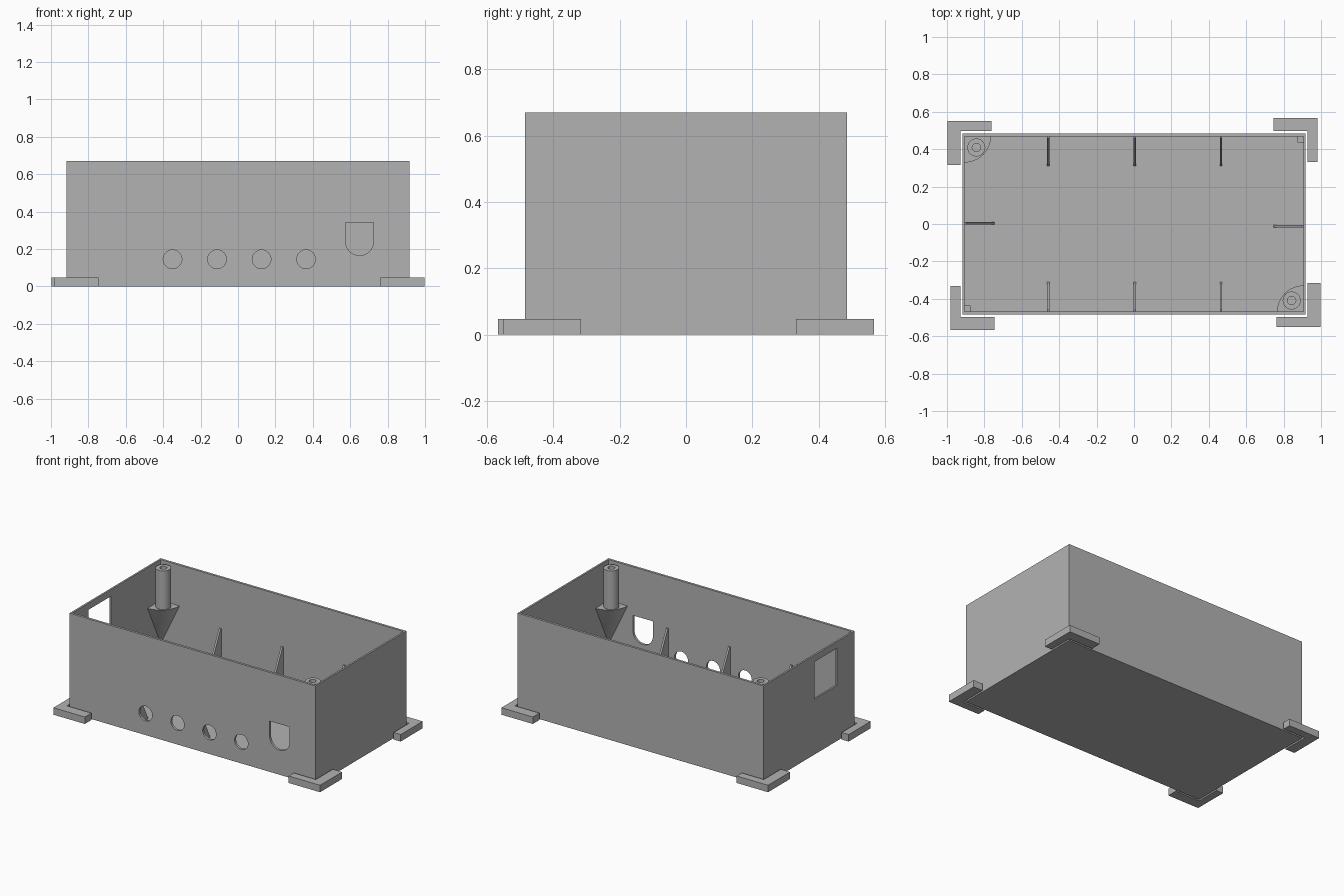
import bpy
import bmesh
from math import cos, sin, pi
from mathutils import Vector

cube = bpy.data.objects.get("Cube")
if cube:
    bpy.data.objects.remove(cube, do_unlink=True)

grey = bpy.data.materials.new("plain grey")
grey.use_nodes = True
GREY = (0.45, 0.45, 0.45, 1)
grey.diffuse_color = GREY
grey.node_tree.nodes["Principled BSDF"].inputs["Base Color"].default_value = GREY

# Case dimensions
HX, HY, H = 0.917, 0.485, 0.67
WALL_X, WALL_Y, FLOOR = 0.012, 0.016, 0.016
IX, IY = HX - WALL_X, HY - WALL_Y


def finish(name, bm):
    bmesh.ops.recalc_face_normals(bm, faces=bm.faces)
    mesh = bpy.data.meshes.new(name)
    bm.to_mesh(mesh)
    bm.free()
    mesh.materials.append(grey)
    obj = bpy.data.objects.new(name, mesh)
    bpy.context.collection.objects.link(obj)
    return obj


def prism(name, outline, direction):
    """Extrude a closed outline of 3D points along a direction."""
    bm = bmesh.new()
    face = bm.faces.new([bm.verts.new(p) for p in outline])
    ext = bmesh.ops.extrude_face_region(bm, geom=[face])
    moved = [v for v in ext["geom"] if isinstance(v, bmesh.types.BMVert)]
    bmesh.ops.translate(bm, verts=moved, vec=Vector(direction))
    return finish(name, bm)


def box(name, x0, x1, y0, y1, z0, z1):
    pts = [(x0, y0, z0), (x1, y0, z0), (x1, y1, z0), (x0, y1, z0)]
    return prism(name, pts, (0, 0, z1 - z0))


def arc(cx, cz, r, start, end, steps):
    angles = [start + (end - start) * i / steps for i in range(steps + 1)]
    return [(cx + r * cos(a), cz + r * sin(a)) for a in angles]


def cut(target, cutters):
    """Subtract each cutter from the target and discard the cutters."""
    for c in cutters:
        c.hide_render = True
        mod = target.modifiers.new("cut", "BOOLEAN")
        mod.operation, mod.object, mod.solver = "DIFFERENCE", c, "EXACT"
    graph = bpy.context.evaluated_depsgraph_get()
    mesh = bpy.data.meshes.new_from_object(target.evaluated_get(graph))
    target.modifiers.clear()
    target.data = mesh
    for c in cutters:
        bpy.data.objects.remove(c, do_unlink=True)


# Open case with round holes, an arched hole and a side window
case = box("case", -HX, HX, -HY, HY, 0, H)
cutters = [box("cavity", -IX, IX, -IY, IY, FLOOR, H + 0.1)]
outlines = [arc(-0.35 + 0.238 * i, 0.145, 0.05, 0, 2 * pi, 32)[:-1] for i in range(4)]
outlines.append([(0.724, 0.342), (0.575, 0.342)] + arc(0.65, 0.24, 0.0745, pi, 2 * pi, 20))
for pts in outlines:
    cutters.append(prism("front_hole", [(x, -HY - 0.05, z) for x, z in pts], (0, 0.1, 0)))
cutters.append(box("window", -HX - 0.05, -IX + 0.05, -0.3, -0.06, 0.375, 0.625))
cut(case, cutters)

# Corner feet: L shapes standing just clear of the case
GAP, FOOT = 0.011, 0.234
for name, sx, sy, ox, oy in [
    ("back_right_foot", -1, 1, 0.997, 0.55),
    ("back_left_foot", 1, 1, 0.98, 0.566),
    ("front_left_foot", 1, -1, 0.997, 0.55),
    ("front_right_foot", -1, -1, 0.98, 0.566),
]:
    nx, ny = HX + GAP, HY + GAP
    pts = [(ox, oy), (ox - FOOT, oy), (ox - FOOT, ny), (nx, ny), (nx, oy - FOOT), (ox, oy - FOOT)]
    prism(name, [(sx * x, sy * y, 0) for x, y in pts], (0, 0, 0.047))


# Triangular ribs bracing the walls
def rib(name, foot, inward):
    f, d = Vector(foot), Vector(inward)
    side = d.cross(Vector((0, 0, 1))) * 0.013
    base = f - side / 2
    top = base + Vector((0, 0, 0.31))
    prism(name, [base, base + d * 0.16, top + d * 0.008, top], side)


for label, x in (("right", -0.459), ("middle", 0.003), ("left", 0.465)):
    rib("back_rib_" + label, (x, IY, FLOOR), (0, -1, 0))
    rib("front_rib_" + label, (x, -IY, FLOOR), (0, 1, 0))
rib("right_rib", (-IX, 0.005, FLOOR), (1, 0, 0))
rib("left_rib", (IX, -0.012, FLOOR), (-1, 0, 0))


# Screw posts carried on quarter-cone corbels in two opposite corners
def screw_post(name, sx, sy):
    low, mid, top = 0.105, 0.395, 0.655
    bm = bmesh.new()
    rim = [bm.verts.new((sx * (IX - x), sy * (IY - y), mid))
           for x, y in arc(0, 0, 0.14, 0, pi / 2, 16)]
    corner = bm.verts.new((sx * IX, sy * IY, mid))
    tip = bm.verts.new((sx * IX, sy * IY, low))
    ring = [corner] + rim
    bm.faces.new(ring)
    for a, b in zip(ring, ring[1:] + ring[:1]):
        bm.faces.new((a, b, tip))
    finish(name + "_corbel", bm)

    bm = bmesh.new()
    cx, cy = sx * (IX - 0.062), sy * (IY - 0.06)
    profile = [(0.022, mid + 0.002), (0.022, top), (0.048, top), (0.048, mid)]
    verts = [bm.verts.new((cx + r, cy, z)) for r, z in profile]
    edges = [bm.edges.new(pair) for pair in zip(verts, verts[1:] + verts[:1])]
    bmesh.ops.spin(bm, geom=verts + edges, cent=(cx, cy, 0), axis=(0, 0, 1),
                   angle=2 * pi, steps=32, use_merge=True)
    bmesh.ops.remove_doubles(bm, verts=bm.verts, dist=0.0001)
    return finish(name, bm)


posts = [screw_post("back_right_post", -1, 1), screw_post("front_left_post", 1, -1)]

# Small square pillars in the other two corners
for name, s in (("back_left_pillar", 1), ("front_right_pillar", -1)):
    xs, ys = sorted((s * IX, s * (IX - 0.032))), sorted((s * IY, s * (IY - 0.032)))
    box(name, *xs, *ys, FLOOR, 0.63)

# Smooth the round surfaces while keeping crisp edges
for obj in [case] + posts + [o for o in bpy.data.objects if o.name.endswith("_corbel")]:
    bpy.ops.object.select_all(action="DESELECT")
    obj.select_set(True)
    bpy.context.view_layer.objects.active = obj
    bpy.ops.object.shade_smooth_by_angle(angle=0.5)
